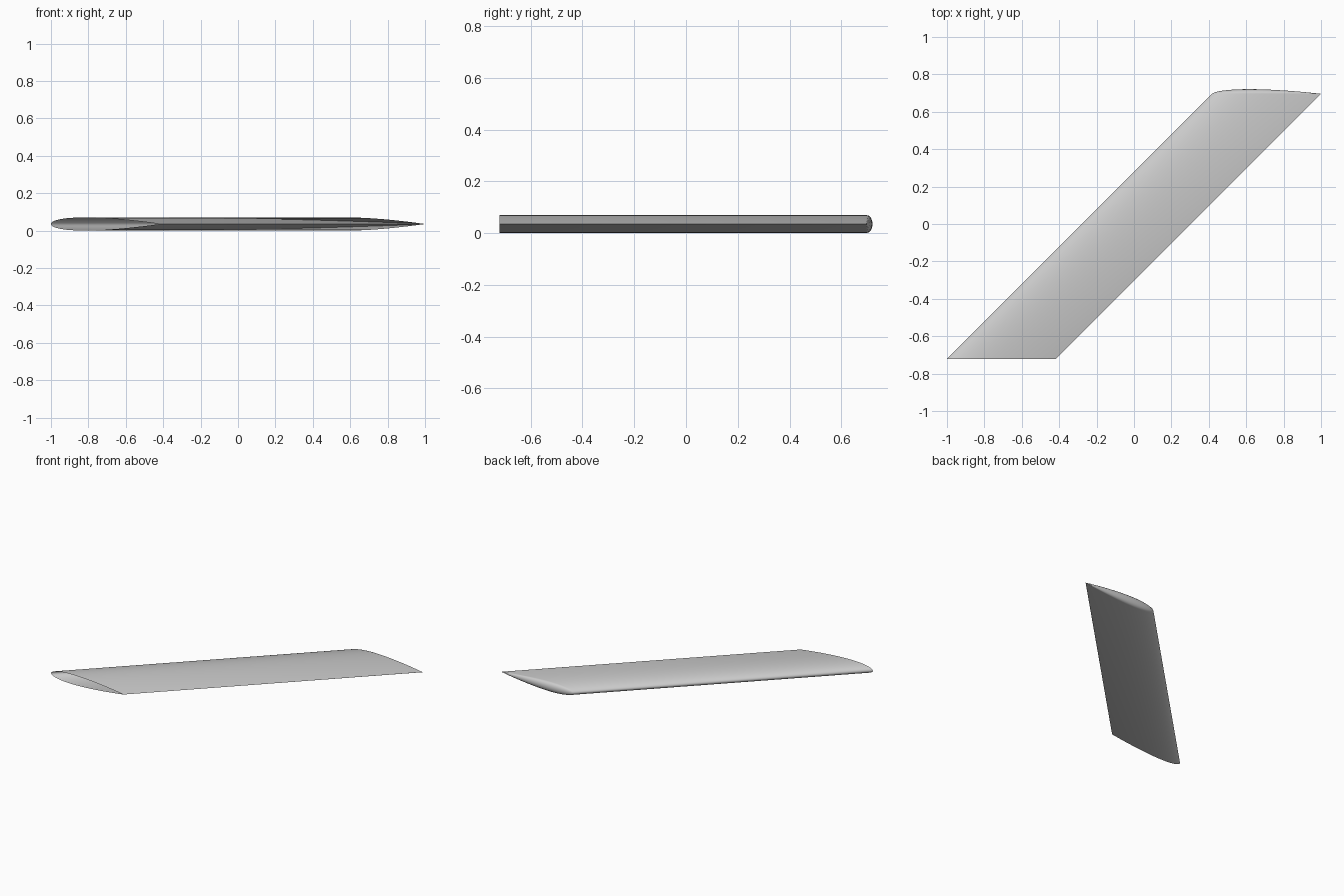
import bpy, bmesh, math

cube = bpy.data.objects.get("Cube")
if cube:
    bpy.data.objects.remove(cube, do_unlink=True)

CHORD = 0.583
SPAN = 2 - CHORD            # swept back at 45 degrees, so it moves equally in x and y
HALF_THICK = 0.06 * CHORD
SWEEP = math.sqrt(0.5)
ROOT_Y = -(SPAN + HALF_THICK * SWEEP) / 2
STEPS = 28
CAP_STEPS = 4


def half_thickness(u):
    """Symmetric aerofoil with a rounded nose and a sharp trailing edge."""
    return 0.6 * CHORD * (0.2969 * math.sqrt(u) - 0.126 * u - 0.3516 * u**2
                          + 0.2843 * u**3 - 0.1036 * u**4)


# Aerofoil outline: trailing edge, over the top, nose, under the bottom
outline = []
for i in range(2 * STEPS + 1):
    angle = math.pi * i / STEPS
    u = (1 + math.cos(angle)) / 2
    outline.append((u, half_thickness(u) if u > 0 else 0, 1 if i < STEPS else -1))

bm = bmesh.new()


def section(span, turn):
    """One section; turn rolls the outline round into the tip cap."""
    ring = []
    for u, t, side in outline:
        push = t * math.sin(turn) * SWEEP
        ring.append(bm.verts.new((-1 + span + u * CHORD + push,
                                  ROOT_Y + span + push,
                                  HALF_THICK + side * t * math.cos(turn))))
    return ring


# Open root, straight panel, then rounded tip
rings = [section(0, 0)]
rings += [section(SPAN, math.pi / 2 * k / CAP_STEPS) for k in range(CAP_STEPS + 1)]
for a, b in zip(rings, rings[1:]):
    for i in range(len(outline) - 1):
        bm.faces.new((a[i], b[i], b[i + 1], a[i + 1]))
bmesh.ops.remove_doubles(bm, verts=bm.verts[:], dist=0.00005)

mesh = bpy.data.meshes.new("swept_wing")
bm.to_mesh(mesh)
bm.free()
wing = bpy.data.objects.new("swept_wing", mesh)
bpy.context.collection.objects.link(wing)

# Plain grey skin
colour = (0.6, 0.6, 0.6, 1)
grey = bpy.data.materials.new("light_grey")
grey.use_nodes = True
grey.diffuse_color = colour
grey.node_tree.nodes["Principled BSDF"].inputs["Base Color"].default_value = colour
mesh.materials.append(grey)

# Smooth skin with a crisp trailing edge
bpy.ops.object.select_all(action='DESELECT')
wing.select_set(True)
bpy.context.view_layer.objects.active = wing
bpy.ops.object.shade_smooth_by_angle(angle=math.radians(35))
